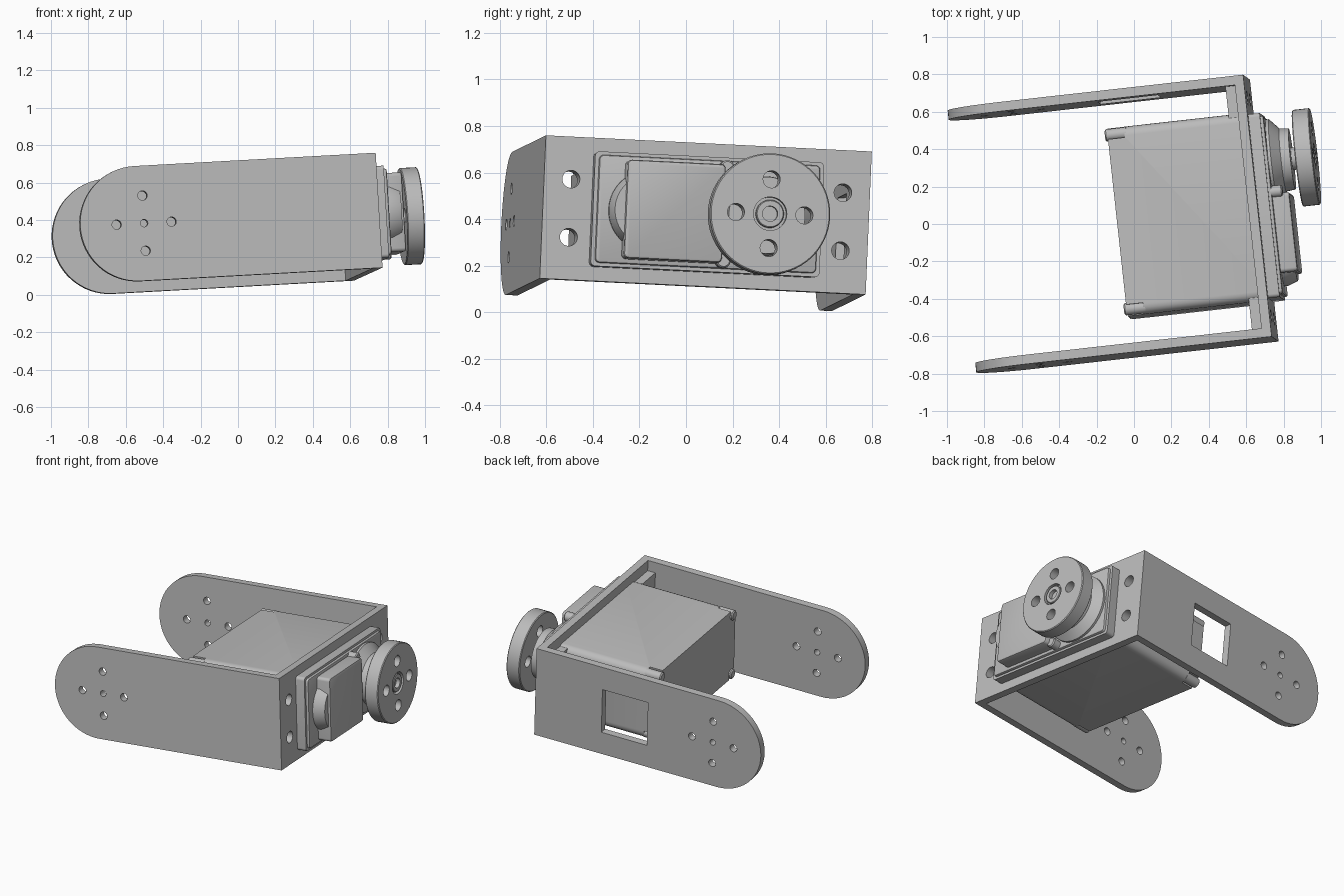
import bpy, bmesh, math
from mathutils import Matrix, Vector

old = bpy.data.objects.get("Cube")
if old:
    bpy.data.objects.remove(old, do_unlink=True)

# Single plain material
grey = bpy.data.materials.new("plain grey")
grey.use_nodes = True
colour = (0.5, 0.5, 0.5, 1)
grey.diffuse_color = colour
grey.node_tree.nodes["Principled BSDF"].inputs["Base Color"].default_value = colour

# Tilted frame: local x points out of the plate, y across it, z up it
ax = Vector((1, 0.112, 0.055)).normalized()
ay = Vector((-0.16, 1.40, -0.07))
ay = (ay - ax * ay.dot(ax)).normalized()
az = ax.cross(ay)
FRAME = Matrix((ax, ay, az)).transposed().to_4x4()
FRAME.translation = (0.678, 0.085, 0.418)


def finish(name, bm):
    bmesh.ops.recalc_face_normals(bm, faces=bm.faces)
    mesh = bpy.data.meshes.new(name)
    bm.to_mesh(mesh)
    bm.free()
    mesh.materials.append(grey)
    obj = bpy.data.objects.new(name, mesh)
    bpy.context.collection.objects.link(obj)
    obj.matrix_world = FRAME
    return obj


def activate(obj):
    bpy.ops.object.select_all(action='DESELECT')
    obj.select_set(True)
    bpy.context.view_layer.objects.active = obj


def smooth(obj):
    activate(obj)
    bpy.ops.object.shade_smooth_by_angle(angle=math.radians(35))


def box(name, xs, ys, zs, along=0, bevel=0):
    """Box between limits; 'along' rounds the x edges, 'bevel' rounds the outer face."""
    bm = bmesh.new()
    bmesh.ops.create_cube(bm, size=1)
    for v in bm.verts:
        v.co = [lim[1] if c > 0 else lim[0] for lim, c in zip((xs, ys, zs), v.co)]
    if along:
        edges = [e for e in bm.edges if abs((e.verts[0].co - e.verts[1].co).x) > 1e-4]
        bmesh.ops.bevel(bm, geom=edges, offset=along, segments=5, profile=0.5, affect='EDGES')
    if bevel:
        edges = [e for e in bm.edges if all(abs(v.co.x - xs[1]) < 1e-4 for v in e.verts)]
        bmesh.ops.bevel(bm, geom=edges, offset=bevel, segments=2, profile=0.5, affect='EDGES')
    return finish(name, bm)


def lathe(name, profile, y=0, z=0, steps=48):
    """Closed turned part about local x, from (x, radius) points."""
    bm = bmesh.new()
    rings = []
    for x, r in profile:
        rings.append([bm.verts.new((x, y + r * math.cos(t), z + r * math.sin(t)))
                      for t in (2 * math.pi * i / steps for i in range(steps))])
    for a, b in zip(rings, rings[1:]):
        for i in range(steps):
            j = (i + 1) % steps
            bm.faces.new((a[i], a[j], b[j], b[i]))
    bm.faces.new(rings[0])
    bm.faces.new(rings[-1])
    return finish(name, bm)


def cross_pin(x, z, r):
    """Cutter through both arms."""
    bm = bmesh.new()
    bmesh.ops.create_cone(bm, cap_ends=True, segments=24, radius1=r, radius2=r, depth=2,
                          matrix=Matrix.Translation((x, 0, z)) @ Matrix.Rotation(math.pi / 2, 4, 'X'))
    return finish("pin_cutter", bm)


def cut(obj, cutters):
    activate(obj)
    for c in cutters:
        c.hide_render = True
        mod = obj.modifiers.new("cut", 'BOOLEAN')
        mod.operation, mod.solver, mod.object = 'DIFFERENCE', 'EXACT', c
        bpy.ops.object.modifier_apply(modifier=mod.name)
    for c in cutters:
        bpy.data.objects.remove(c, do_unlink=True)


FOUR = ((1, 0), (-1, 0), (0, 1), (0, -1))
CORNERS = ((1, 1), (1, -1), (-1, 1), (-1, -1))
HALF_W, HALF_H, WALL = 0.705, 0.308, 0.05

# U bracket: round-ended silhouette across the full width, then hollowed
bm = bmesh.new()
outline = [(0, -HALF_H), (0, HALF_H)]
for i in range(33):
    t = math.pi / 2 + math.pi * i / 32
    outline.append((-1.302 + HALF_H * math.cos(t), HALF_H * math.sin(t)))
face = bm.faces.new([bm.verts.new((x, -HALF_W, z)) for x, z in outline])
side = bmesh.ops.extrude_face_region(bm, geom=[face])["geom"]
bmesh.ops.translate(bm, vec=(0, 2 * HALF_W, 0),
                    verts=[v for v in side if isinstance(v, bmesh.types.BMVert)])
bracket = finish("u_bracket", bm)
inner = HALF_W - WALL
cutters = [box("hollow", (-2, -WALL), (-inner, inner), (-1, 1)),
           box("window", (-0.80, -0.475), (0.5, 0.9), (-0.155, 0.15)),
           cross_pin(-1.266, 0, 0.02)]
cutters += [cross_pin(-1.266 + 0.148 * u, 0.148 * v, 0.025) for u, v in FOUR]


def screw_cutters():
    return [lathe("screw_cutter", [(-0.3, 0.038), (0.1, 0.038)], 0.588 * u, 0.125 * v, 24)
            for u, v in CORNERS]


cut(bracket, cutters + screw_cutters())
smooth(bracket)

# Motor mounting flange behind the plate
flange = box("motor_flange", (-WALL - 0.055, -WALL), (-inner, inner), (-0.235, 0.235))
cut(flange, screw_cutters())
smooth(flange)

# Motor body with notched rear corners and corner posts
body = box("motor_body", (-0.76, 0.0), (-0.505, 0.505), (-0.245, 0.245), along=0.05)
cut(body, [box("notch", (-0.9, -0.67), sorted((0.445 * u, 0.6 * u)), sorted((0.185 * v, 0.4 * v)))
           for u, v in CORNERS])
smooth(body)
for u, v in CORNERS:
    smooth(lathe("corner_post", [(-0.775, 0.025), (-0.768, 0.033), (-0.66, 0.033)],
                 0.468 * u, 0.21 * v, 20))

# Front cover and gear housing
smooth(box("cover_base", (-0.02, 0.062), (-0.495, 0.495), (-0.247, 0.247), along=0.02))
smooth(box("cover_lid", (0.05, 0.08), (-0.478, 0.478), (-0.232, 0.232), along=0.02, bevel=0.01))
smooth(box("gear_cover", (0.07, 0.172), (-0.365, 0.06), (-0.212, 0.212), along=0.02, bevel=0.012))
smooth(lathe("gear_dome", [(0.07, 0.175), (0.10, 0.175), (0.155, 0.155)], -0.255))
smooth(lathe("output_collar", [(0.07, 0.225), (0.095, 0.225), (0.145, 0.17), (0.195, 0.165)], 0.243))
for v in (1, -1):
    smooth(lathe("cover_screw", [(0.07, 0.032), (0.13, 0.032), (0.137, 0.026)], 0.07, 0.2 * v, 20))

# Output disc with four holes, a recessed ring and centre screw
disc = lathe("output_disc", [(0.225, 0.255), (0.23, 0.26), (0.314, 0.26), (0.319, 0.255)], 0.243, steps=64)
cut(disc, [lathe("disc_cutter", [(0.1, 0.037), (0.5, 0.037)], 0.243 + 0.148 * u, 0.148 * v, 24)
           for u, v in FOUR]
    + [lathe("recess", [(0.29, 0.072), (0.5, 0.072)], 0.243, steps=32)])
smooth(disc)
hub = lathe("output_shaft", [(0.18, 0.06), (0.312, 0.06), (0.316, 0.056)], 0.243, steps=32)
cut(hub, [lathe("screw_hole", [(0.25, 0.033), (0.5, 0.033)], 0.243, steps=24)])
smooth(hub)
